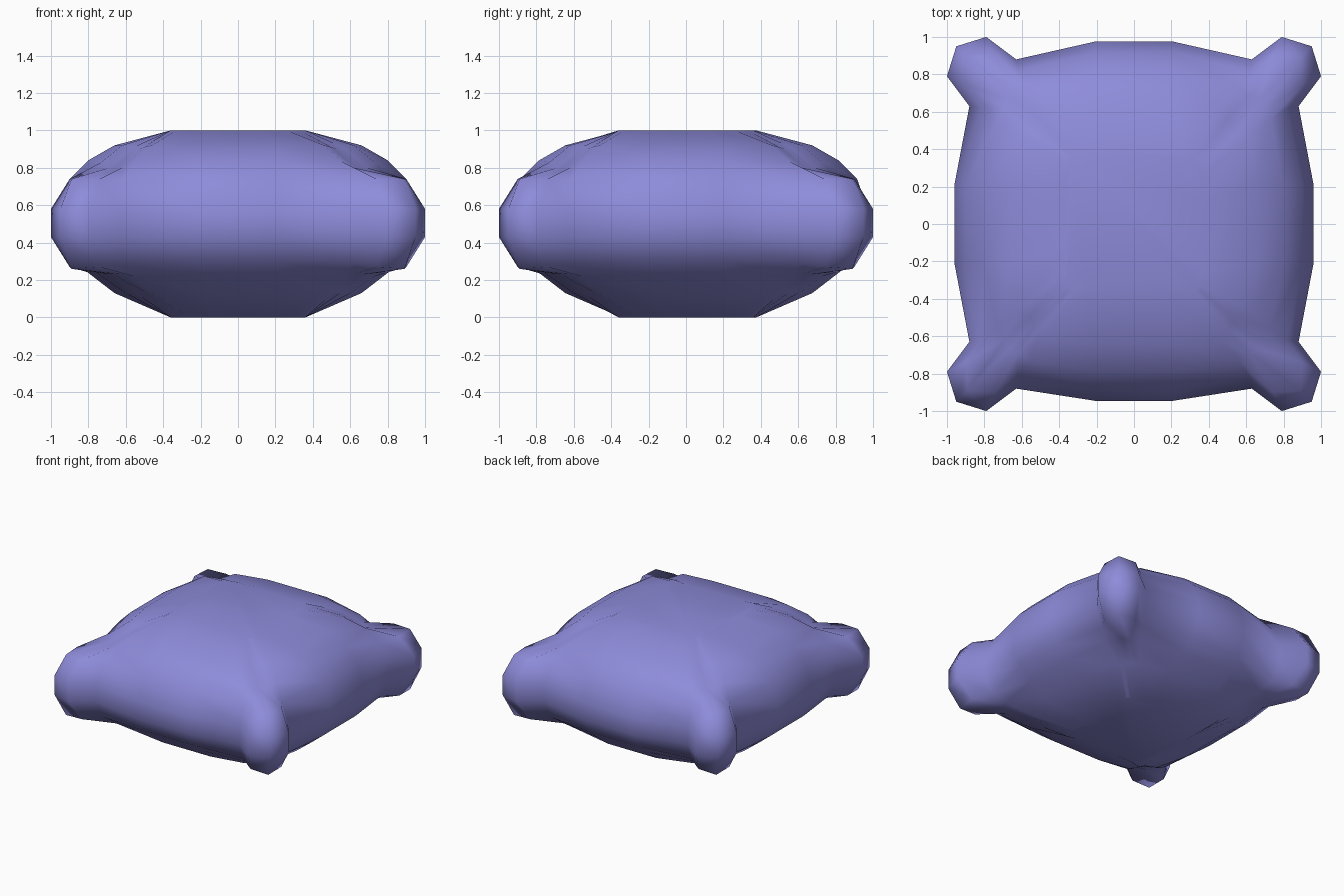
import bpy, bmesh

if "Cube" in bpy.data.objects:
    bpy.data.objects.remove(bpy.data.objects["Cube"])

# Each level: (x, y, z) for mid-side, neck, lobe flank and corner tip (one octant)
LEVELS = [
    [(.12, .36, 1.0), (.26, .36, 1.0), (.33, .36, 1.0), (.36, .36, 1.0)],
    [(.21, .66, .92), (.46, .62, .92), (.50, .56, .91), (.53, .53, .90)],
    [(.21, .80, .84), (.56, .73, .83), (.62, .69, .80), (.67, .67, .78)],
    [(.21, .90, .74), (.62, .82, .72), (.74, .90, .74), (.89, .89, .74)],
    [(.21, .96, .57), (.63, .88, .57), (.79, 1.0, .58), (.95, .95, .58)],
    [(.21, .96, .43), (.63, .88, .43), (.79, 1.0, .43), (.95, .95, .43)],
    [(.21, .89, .31), (.62, .82, .29), (.74, .90, .27), (.89, .89, .26)],
    [(.21, .79, .23), (.56, .73, .22), (.62, .69, .23), (.67, .67, .23)],
    [(.21, .66, .13), (.46, .60, .13), (.50, .56, .14), (.53, .53, .15)],
    [(.12, .36, 0.0), (.26, .36, 0.0), (.33, .36, 0.0), (.36, .36, 0.0)],
]


def full_ring(octant):
    """Mirror an octant over the diagonal, then turn it round four times."""
    quad = [(y, x, z) for x, y, z in octant] + list(reversed(octant[:-1]))
    ring = []
    for _ in range(4):
        ring += quad
        quad = [(-y, x, z) for x, y, z in quad]
    # front and back sides bulge slightly unequally
    return [(x, y + (.015 if abs(x) < .3 else 0), z) for x, y, z in ring]


# Cushion body with four pinched corner lobes
bm = bmesh.new()
rings = [[bm.verts.new(p) for p in full_ring(lv)] for lv in LEVELS]
for a, b in zip(rings, rings[1:]):
    n = len(a)
    for i in range(n):
        j = (i + 1) % n
        bm.faces.new((a[i], b[i], b[j], a[j]))
bm.faces.new(rings[0])
bm.faces.new(list(reversed(rings[-1])))
bmesh.ops.recalc_face_normals(bm, faces=bm.faces)
for f in bm.faces:
    f.smooth = True

mesh = bpy.data.meshes.new("cushion")
bm.to_mesh(mesh)
bm.free()
cushion = bpy.data.objects.new("cushion", mesh)
bpy.context.collection.objects.link(cushion)

# Lavender fabric
fabric = bpy.data.materials.new("lavender fabric")
fabric.diffuse_color = (.27, .26, .70, 1)
fabric.use_nodes = True
fabric.node_tree.nodes["Principled BSDF"].inputs["Base Color"].default_value = fabric.diffuse_color
mesh.materials.append(fabric)
